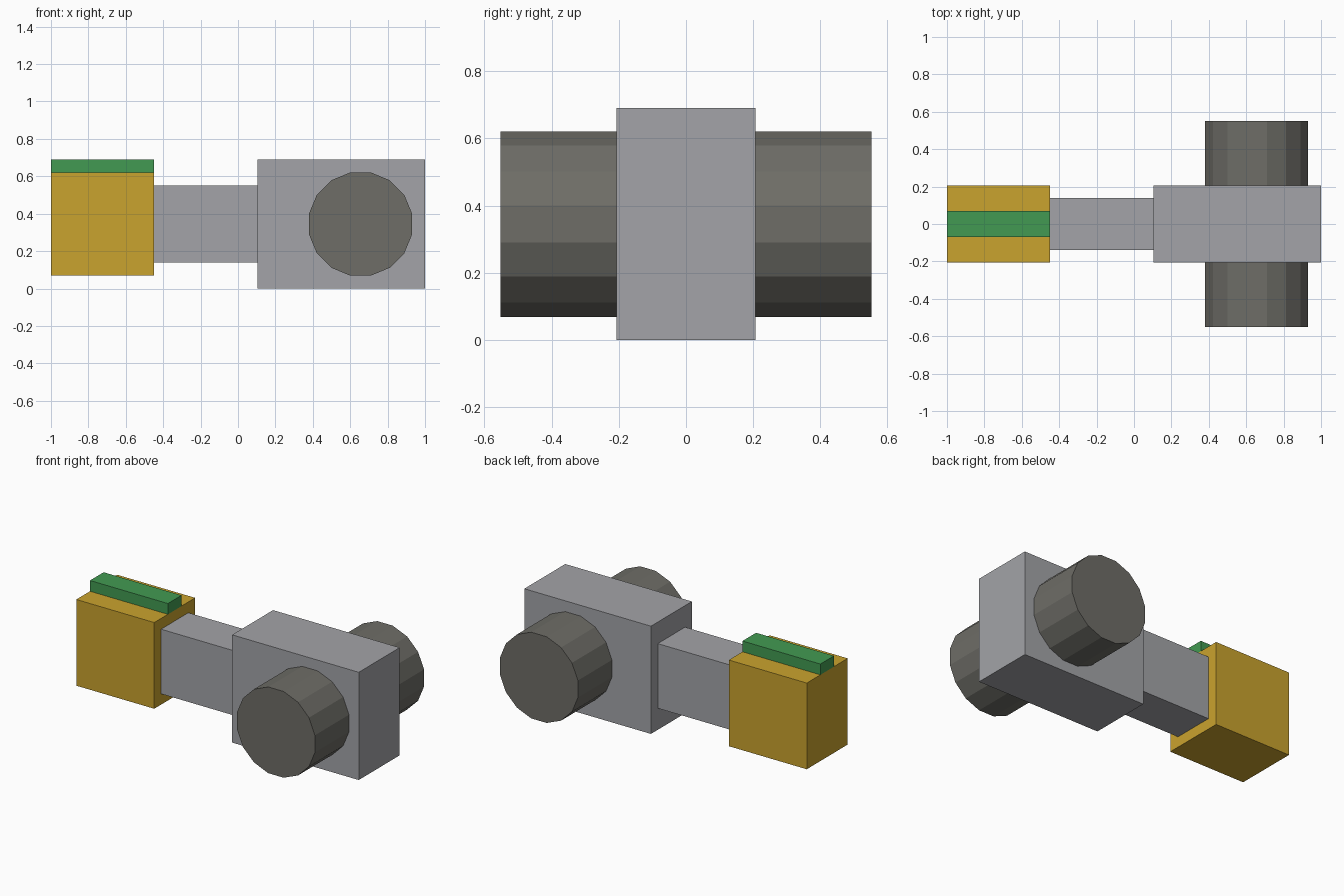
import bpy
import math
from mathutils import Vector

U = 2 / 29  # module: every part sits on this grid

default_cube = bpy.data.objects.get("Cube")
if default_cube:
    bpy.data.objects.remove(default_cube, do_unlink=True)


def material(name, rgb):
    """Flat material from 0-255 display values, converted to linear."""
    linear = [((c / 255 + 0.055) / 1.055) ** 2.4 for c in rgb]
    mat = bpy.data.materials.new(name)
    mat.use_nodes = True
    mat.diffuse_color = (*linear, 1)
    mat.node_tree.nodes["Principled BSDF"].inputs["Base Color"].default_value = (*linear, 1)
    return mat


light_grey = material("light grey", (163, 164, 168))
dark_grey = material("dark warm grey", (110, 109, 103))
yellow = material("golden yellow", (202, 163, 46))
green = material("green", (66, 154, 82))


def finish(name, mat):
    obj = bpy.context.object
    obj.name = obj.data.name = name
    obj.data.materials.append(mat)
    return obj


def block(name, x, y, z, mat):
    """Box from (min, max) ranges along each axis, in modules."""
    low, high = (Vector(corner) * U for corner in zip(x, y, z))
    bpy.ops.mesh.primitive_cube_add(size=1, location=(low + high) / 2)
    bpy.context.object.scale = high - low
    bpy.ops.object.transform_apply(location=False, rotation=False, scale=True)
    return finish(name, mat)


# Main body, connecting arm and coloured end with its top strip
block("main_body", (1.5, 14.5), (-3, 3), (0, 10), light_grey)
block("connecting_arm", (-6.5, 1.5), (-2, 2), (2, 8), light_grey)
block("end_block", (-14.5, -6.5), (-3, 3), (1, 9), yellow)
block("top_strip", (-14.5, -6.5), (-1, 1), (9, 10), green)

# Faceted drums on both sides of the body, flat facet upward
SIDES = 16
for side, name in ((-1, "front_drum"), (1, "back_drum")):
    bpy.ops.mesh.primitive_cylinder_add(
        vertices=SIDES, radius=4 * U / math.cos(math.pi / SIDES), depth=5 * U,
        location=(9.5 * U, side * 5.5 * U, 5 * U))
    drum = finish(name, dark_grey)
    drum.rotation_euler = (math.pi / 2, math.pi / SIDES, 0)
    bpy.ops.object.transform_apply(location=False, rotation=True, scale=False)
